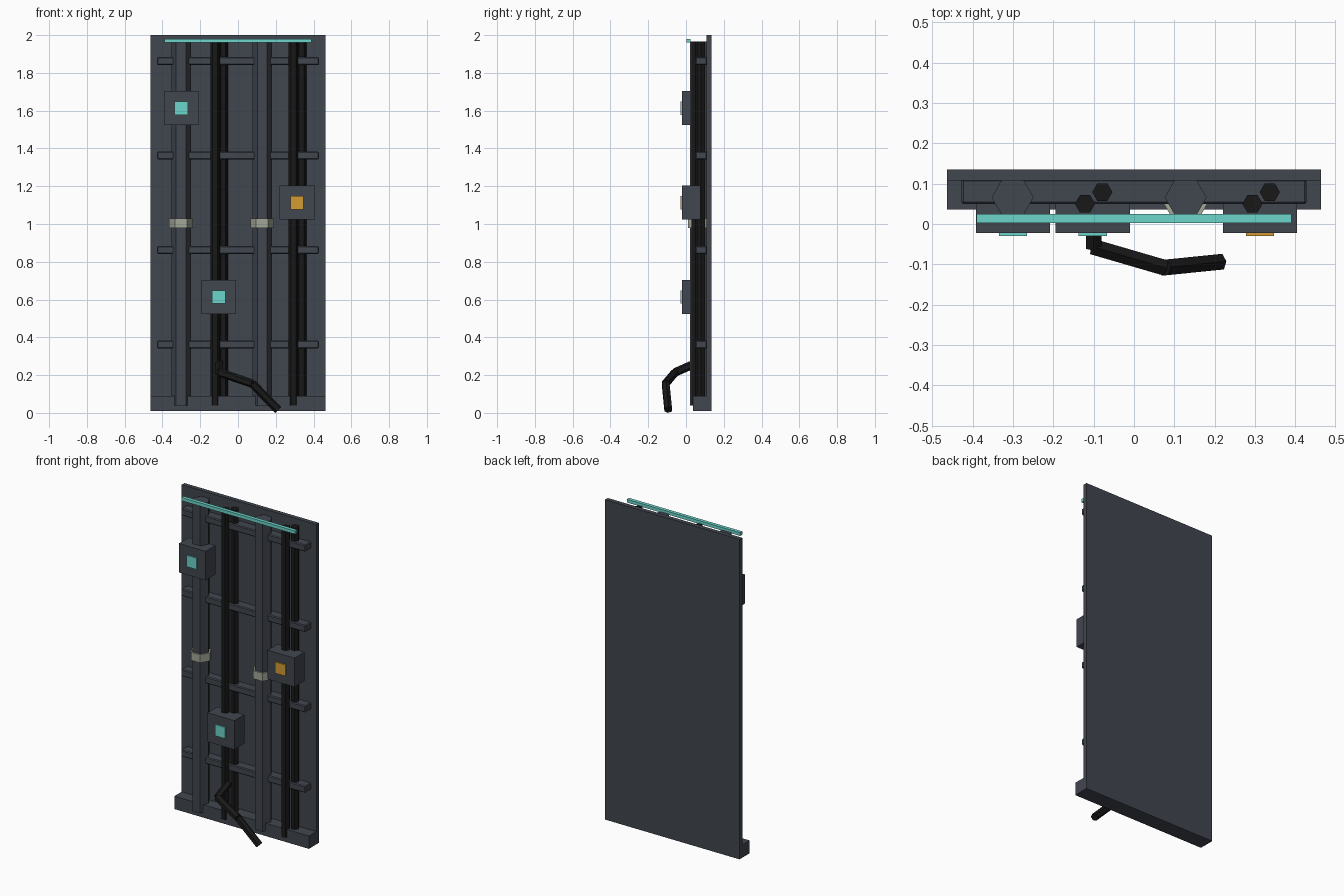
import bpy, math
from mathutils import Vector

if "Cube" in bpy.data.objects:
    bpy.data.objects.remove(bpy.data.objects["Cube"])


def mat(name, rgb):
    m = bpy.data.materials.new(name)
    m.diffuse_color = (*rgb, 1)
    m.use_nodes = True
    m.node_tree.nodes["Principled BSDF"].inputs["Base Color"].default_value = m.diffuse_color
    return m


SLATE = mat("slate", (0.053, 0.061, 0.078))
BLACK = mat("black rubber", (0.0095, 0.0095, 0.0095))
TEAL = mat("teal light", (0.15, 0.66, 0.59))
AMBER = mat("amber light", (0.65, 0.33, 0.033))
PALE = mat("pale band", (0.36, 0.385, 0.31))


def finish(obj, name, material):
    obj.name = name
    obj.data.materials.append(material)
    return obj


def box(name, lo, hi, material, bevel=0):
    lo, hi = Vector(lo), Vector(hi)
    bpy.ops.mesh.primitive_cube_add(size=1, location=(lo + hi) / 2)
    o = bpy.context.object
    o.scale = hi - lo
    bpy.ops.object.transform_apply(location=False, rotation=False, scale=True)
    if bevel:
        b = o.modifiers.new("bevel", 'BEVEL')
        b.width, b.segments = bevel, 1
    return finish(o, name, material)


def upright(name, x, y, z0, z1, r, material):
    # hexagonal tube with corners pointing to the sides
    bpy.ops.mesh.primitive_cylinder_add(vertices=6, radius=r, depth=z1 - z0,
                                        location=(x, y, (z0 + z1) / 2),
                                        rotation=(0, 0, math.pi / 6))
    return finish(bpy.context.object, name, material)


def segment(name, a, b, r, material):
    a, b = Vector(a), Vector(b)
    bpy.ops.mesh.primitive_cylinder_add(vertices=6, radius=r, depth=(b - a).length,
                                        location=(a + b) / 2)
    o = bpy.context.object
    o.rotation_mode = 'QUATERNION'
    o.rotation_quaternion = (b - a).to_track_quat('Z', 'Y')
    return finish(o, name, material)


# Back plate and base sill
box("back_plate", (-0.463, 0.108, 0.01), (0.463, 0.135, 2.0), SLATE)
box("base_sill", (-0.463, 0.036, 0.01), (0.463, 0.125, 0.09), SLATE)

# Horizontal mounting rails
for i in range(4):
    z = 0.362 + 0.5 * i
    box(f"rail_{i}", (-0.428, 0.05, z - 0.021), (0.428, 0.112, z + 0.021), SLATE, 0.005)

# Wide pipes with pale bands
for i, x in enumerate((-0.301, 0.128)):
    upright(f"pipe_{i}", x, 0.066, 0.04, 1.965, 0.052, SLATE)
    upright(f"pipe_band_{i}", x, 0.066, 0.98, 1.03, 0.063, PALE)

# Paired black cables
for i, x in enumerate((-0.1, 0.315)):
    upright(f"cable_front_{i}", x - 0.0215, 0.05, 0.04, 1.965, 0.025, BLACK)
    upright(f"cable_rear_{i}", x + 0.0215, 0.079, 0.04, 1.965, 0.025, BLACK)

# Junction boxes with indicator lights
for i, (x, z, light) in enumerate(((-0.30, 1.613, TEAL), (-0.102, 0.613, TEAL),
                                   (0.312, 1.113, AMBER))):
    box(f"junction_box_{i}", (x - 0.092, -0.022, z - 0.09), (x + 0.092, 0.076, z + 0.09), SLATE)
    box(f"indicator_{i}", (x - 0.035, -0.03, z - 0.035), (x + 0.035, -0.021, z + 0.035), light)

# Light strip across the top
box("light_strip", (-0.39, 0.003, 1.96), (0.39, 0.025, 1.98), TEAL)

# Loose dangling cable
path = [(-0.10, 0.05, 0.262), (-0.10, -0.057, 0.215), (0.075, -0.108, 0.155), (0.213, -0.094, 0.016)]
for i in range(3):
    segment(f"loose_cable_{i}", path[i], path[i + 1], 0.0225, BLACK)
